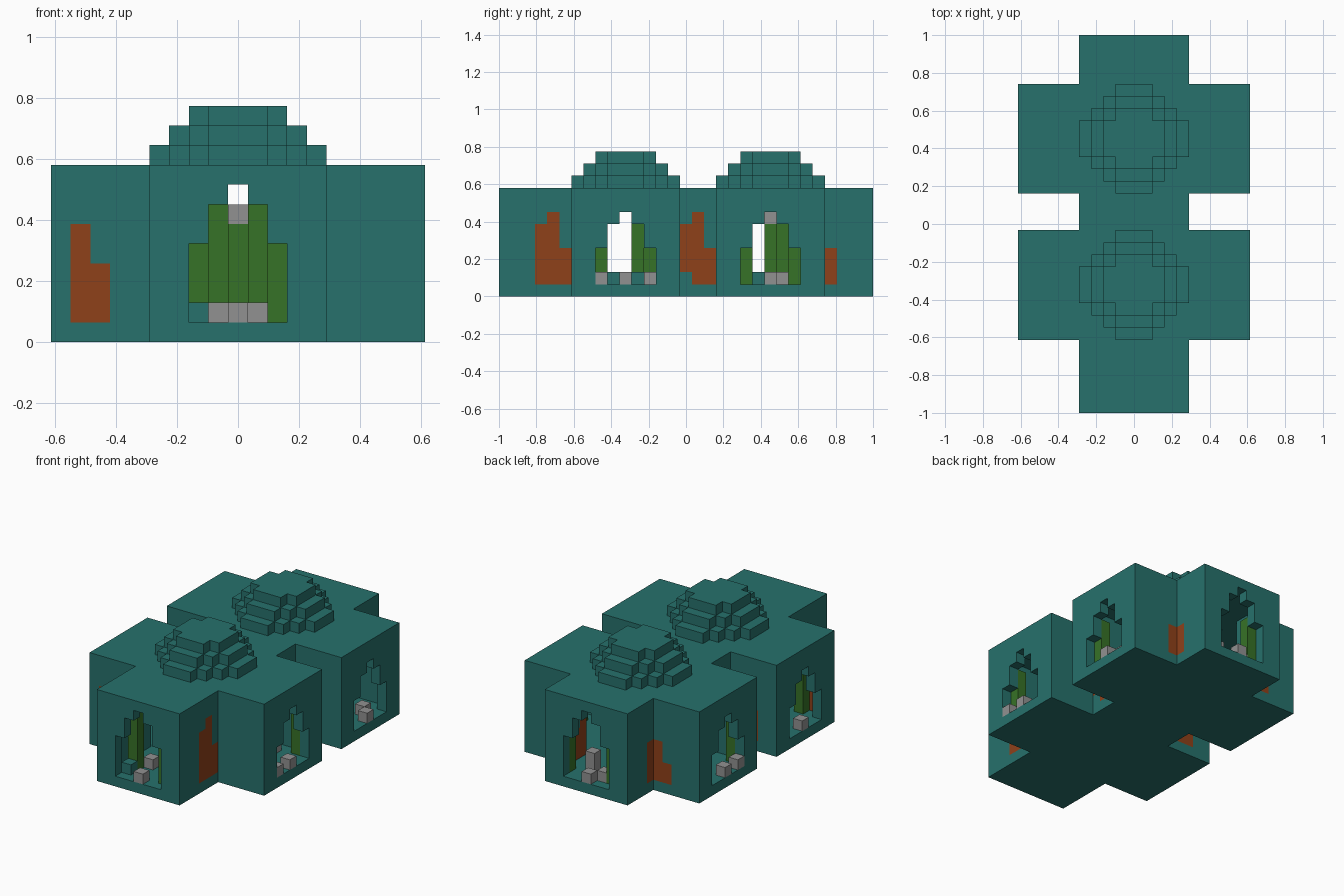
import bpy
import bmesh
from mathutils import Vector

cube = bpy.data.objects.get("Cube")
if cube:
    bpy.data.objects.remove(cube)

WIDE, LONG = 19, 31          # grid size in blocks
UNIT = 2 / LONG              # edge of one block
MID = WIDE // 2
ROOMS = (10, 22)             # grid row at the centre of each room
ORIGIN = Vector((WIDE / 2, LONG / 2, 0))


def material(name, colour):
    mat = bpy.data.materials.new(name)
    mat.use_nodes = True
    mat.diffuse_color = (*colour, 1)
    mat.node_tree.nodes["Principled BSDF"].inputs["Base Color"].default_value = (*colour, 1)
    return mat


def box(xs, ys, zs):
    """Blocks in inclusive ranges along each axis."""
    return {(i, j, k)
            for i in range(xs[0], xs[1] + 1)
            for j in range(ys[0], ys[1] + 1)
            for k in range(zs[0], zs[1] + 1)}


def disc(row, level, limit):
    """Round layer of blocks centred on a room."""
    return {(MID + a, row + b, level)
            for a in range(-4, 5) for b in range(-4, 5)
            if a * a + b * b <= limit}


def columns(spots):
    """Upright columns standing on the floor, each given as column, row, top."""
    return set().union(*(box((i, i), (j, j), (1, top)) for i, j, top in spots))


def build(name, blocks, solid, mat):
    """Mesh made of only the block faces that border open space."""
    bm = bmesh.new()
    for block in blocks:
        for axis in range(3):
            for sign in (-1, 1):
                near = list(block)
                near[axis] += sign
                if tuple(near) in solid:
                    continue
                normal, u, v = Vector(), Vector(), Vector()
                normal[axis] = sign / 2
                u[(axis + 1) % 3] = sign / 2
                v[(axis + 2) % 3] = 1 / 2
                centre = Vector(block) + Vector((.5, .5, .5)) + normal - ORIGIN
                corners = (-u - v, u - v, u + v, v - u)
                bm.faces.new([bm.verts.new((centre + c) * UNIT) for c in corners])
    bmesh.ops.remove_doubles(bm, verts=bm.verts[:], dist=UNIT / 100)
    mesh = bpy.data.meshes.new(name)
    bm.to_mesh(mesh)
    bm.free()
    mesh.materials.append(mat)
    bpy.context.collection.objects.link(bpy.data.objects.new(name, mesh))


# Hall and two cross rooms, hollow with walls one block thick
walls = box((5, 13), (0, LONG - 1), (0, 8))
hollow = box((6, 12), (1, LONG - 2), (1, 7))
for row in ROOMS:
    walls |= box((0, WIDE - 1), (row - 4, row + 4), (0, 8))
    hollow |= box((1, WIDE - 2), (row - 3, row + 3), (1, 7))

# Stepped domes, open to the rooms below
domes = set()
for row in ROOMS:
    for level, limit in ((9, 17), (10, 10), (11, 5)):
        domes |= disc(row, level, limit)
    for level, limit in ((8, 10), (9, 10), (10, 5)):
        hollow |= disc(row, level, limit)

# Stepped arch doorways: half width and top of each step
for half, top in ((2, 4), (1, 6), (0, 7)):
    for end in (0, LONG - 1):
        hollow |= box((MID - half, MID + half), (end, end), (1, top))
    for row in ROOMS:
        for end in (0, WIDE - 1):
            hollow |= box((end, end), (row - half, row + half), (1, top - 1))
walls -= hollow
domes -= hollow

# Rust patches set flush into the walls
rust = columns([
    (13, 3, 5), (13, 4, 6), (13, 5, 3),
    (13, 15, 5), (13, 16, 6), (13, 17, 3),
    (13, 27, 3), (13, 26, 5), (14, 26, 3),
    (5, 27, 4), (4, 26, 4), (3, 26, 2),
    (1, 6, 5), (2, 6, 3), (2, 14, 3), (3, 14, 3),
]) - {(13, 15, 1)}
walls -= rust

# Green pillars: by the doorways, then in the middle of the rooms
pillars = columns([
    (7, 2, 6), (11, 1, 6), (7, 29, 5), (12, 29, 6),
    (17, 13, 6), (17, 8, 5), (17, 20, 5), (1, 19, 6), (2, 7, 6),
    (9, 22, 5), (8, 23, 6), (10, 23, 6), (7, 24, 4),
    (11, 11, 5), (10, 12, 6),
])

# Loose grey stones, one resting on the middle pillar
stones = {(i, j, 1) for i, j in (
    (9, 0), (8, 3), (10, 5), (18, 10), (18, 8), (15, 12),
    (18, 22), (17, 23), (9, 30), (8, 29), (10, 28),
    (0, 22), (0, 20), (2, 23), (0, 10))}
stones |= {(MID, ROOMS[1], 6), (10, 28, 2)}

# Floor rubble in the wall colour
rubble = {(7, 1, 1), (MID, 9, 1), (12, 11, 1), (MID, 21, 1)}

teal = material("teal", (.020, .165, .150))
parts = (
    ("walls", walls, teal),
    ("domes", domes, teal),
    ("floor_rubble", rubble, teal),
    ("rust_patches", rust, material("rust", (.275, .052, .010))),
    ("green_pillars", pillars, material("leaf green", (.037, .168, .020))),
    ("grey_stones", stones, material("grey", (.285, .285, .285))),
)
solid = set().union(*(blocks for _, blocks, _ in parts))
for name, blocks, mat in parts:
    build(name, blocks, solid, mat)
